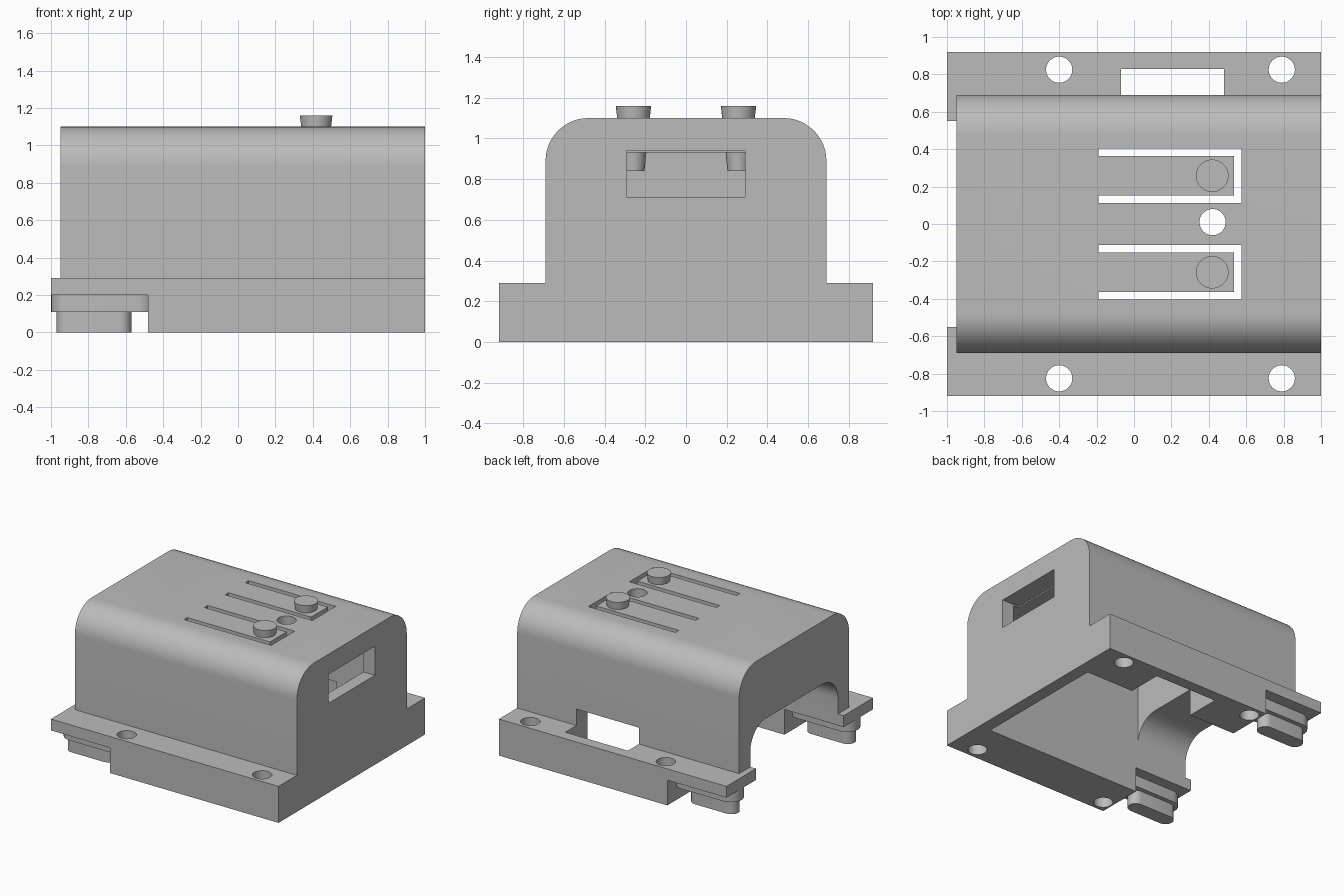
import bpy, bmesh, math

cube = bpy.data.objects.get("Cube")
if cube:
    bpy.data.objects.remove(cube)

grey = bpy.data.materials.new("light_grey_plastic")
grey.use_nodes = True
grey.diffuse_color = (0.5, 0.5, 0.5, 1)
grey.node_tree.nodes["Principled BSDF"].inputs["Base Color"].default_value = (0.5, 0.5, 0.5, 1)


def finish(name, bm):
    bmesh.ops.recalc_face_normals(bm, faces=bm.faces)
    mesh = bpy.data.meshes.new(name)
    bm.to_mesh(mesh)
    bm.free()
    mesh.materials.append(grey)
    ob = bpy.data.objects.new(name, mesh)
    bpy.context.collection.objects.link(ob)
    return ob


def prism(name, points, offset):
    """Closed outline pushed along an offset vector."""
    bm = bmesh.new()
    face = bm.faces.new([bm.verts.new(p) for p in points])
    made = bmesh.ops.extrude_face_region(bm, geom=[face])["geom"]
    verts = [g for g in made if isinstance(g, bmesh.types.BMVert)]
    bmesh.ops.translate(bm, verts=verts, vec=offset)
    return finish(name, bm)


def box(name, x0, x1, y0, y1, z0, z1):
    corners = [(x0, y0, z0), (x1, y0, z0), (x1, y1, z0), (x0, y1, z0)]
    return prism(name, corners, (0, 0, z1 - z0))


def cone(name, x, y, z0, z1, r0, r1, sides=40):
    bm = bmesh.new()
    bmesh.ops.create_cone(bm, cap_ends=True, segments=sides, radius1=r0, radius2=r1, depth=z1 - z0)
    bmesh.ops.translate(bm, verts=bm.verts, vec=(x, y, (z0 + z1) / 2))
    return finish(name, bm)


def arch(name, x0, x1, half, z0, z1, r, steps=12):
    """Upright outline with two rounded top corners, run along x."""
    pts = [(x0, -half, z0), (x0, half, z0)]
    for i in range(2 * steps + 2):
        side = 1 if i <= steps else -1
        a = (i if side > 0 else i - 1) / steps * math.pi / 2
        pts.append((x0, side * (half - r) + r * math.cos(a), z1 - r + r * math.sin(a)))
    return prism(name, pts, (x1 - x0, 0, 0))


def stadium(name, x0, x1, y, width, z0, z1, steps=12):
    """Plate with rounded ends along x."""
    r = width / 2
    pts = []
    for cx, start in ((x1 - r, -math.pi / 2), (x0 + r, math.pi / 2)):
        for i in range(steps + 1):
            a = start + math.pi * i / steps
            pts.append((cx + r * math.cos(a), y + r * math.sin(a), z0))
    return prism(name, pts, (0, 0, z1 - z0))


def combine(target, tool, operation):
    mod = target.modifiers.new("combine", 'BOOLEAN')
    mod.operation = operation
    mod.solver = 'EXACT'
    mod.object = tool
    bpy.context.view_layer.objects.active = target
    bpy.ops.object.modifier_apply(modifier=mod.name)
    bpy.data.objects.remove(tool)


def smooth(ob):
    bpy.ops.object.select_all(action='DESELECT')
    ob.select_set(True)
    bpy.context.view_layer.objects.active = ob
    bpy.ops.object.shade_smooth_by_angle(angle=math.radians(30))


# Housing: rounded cover, flange and lower block
housing = arch("housing", -0.95, 1, 0.69, 0.2, 1.1, 0.21)
combine(housing, box("flange", -1, 1, -0.92, 0.92, 0.2, 0.29), 'UNION')
combine(housing, box("lower_block", -0.48, 1, -0.92, 0.92, 0, 0.29), 'UNION')

# Inner cavity, open end, side connector opening and end window
cutters = [
    box("cavity", -0.5, 0.9, -0.55, 0.55, -0.1, 0.93),
    arch("end_opening", -1.1, -0.45, 0.55, -0.1, 0.6, 0.19),
    box("side_opening", -0.07, 0.48, 0.5, 0.83, -0.1, 0.42),
    box("end_window", 0.85, 1.1, -0.29, 0.29, 0.71, 0.94),
    cone("light_hole", 0.42, 0.01, 0.8, 1.2, 0.07, 0.07),
]
# Screw holes, and U-shaped slots that free the button tongues
for side in (-1, 1):
    for x in (-0.4, 0.79):
        cutters.append(cone("screw_hole", x, side * 0.825, -0.1, 0.4, 0.07, 0.07))
    c = side * 0.258
    cutters.append(box("slot", -0.19, 0.575, c - 0.147, c - 0.105, 0.8, 1.2))
    cutters.append(box("slot", -0.19, 0.575, c + 0.105, c + 0.147, 0.8, 1.2))
    cutters.append(box("slot", 0.535, 0.575, c - 0.147, c + 0.147, 0.8, 1.2))
for tool in cutters:
    combine(housing, tool, 'DIFFERENCE')
smooth(housing)

# Buttons with stems below, and locating feet under the flange
for label, side in (("right", -1), ("left", 1)):
    y = side * 0.258
    smooth(cone("button_" + label, 0.418, y, 1.1, 1.16, 0.08, 0.087))
    smooth(cone("button_stem_" + label, 0.418, y, 0.84, 0.94, 0.054, 0.064))
    smooth(stadium("foot_plate_" + label, -1, -0.44, side * 0.73, 0.19, 0.11, 0.2))
    smooth(stadium("foot_pin_" + label, -0.97, -0.57, side * 0.73, 0.12, 0, 0.11))
